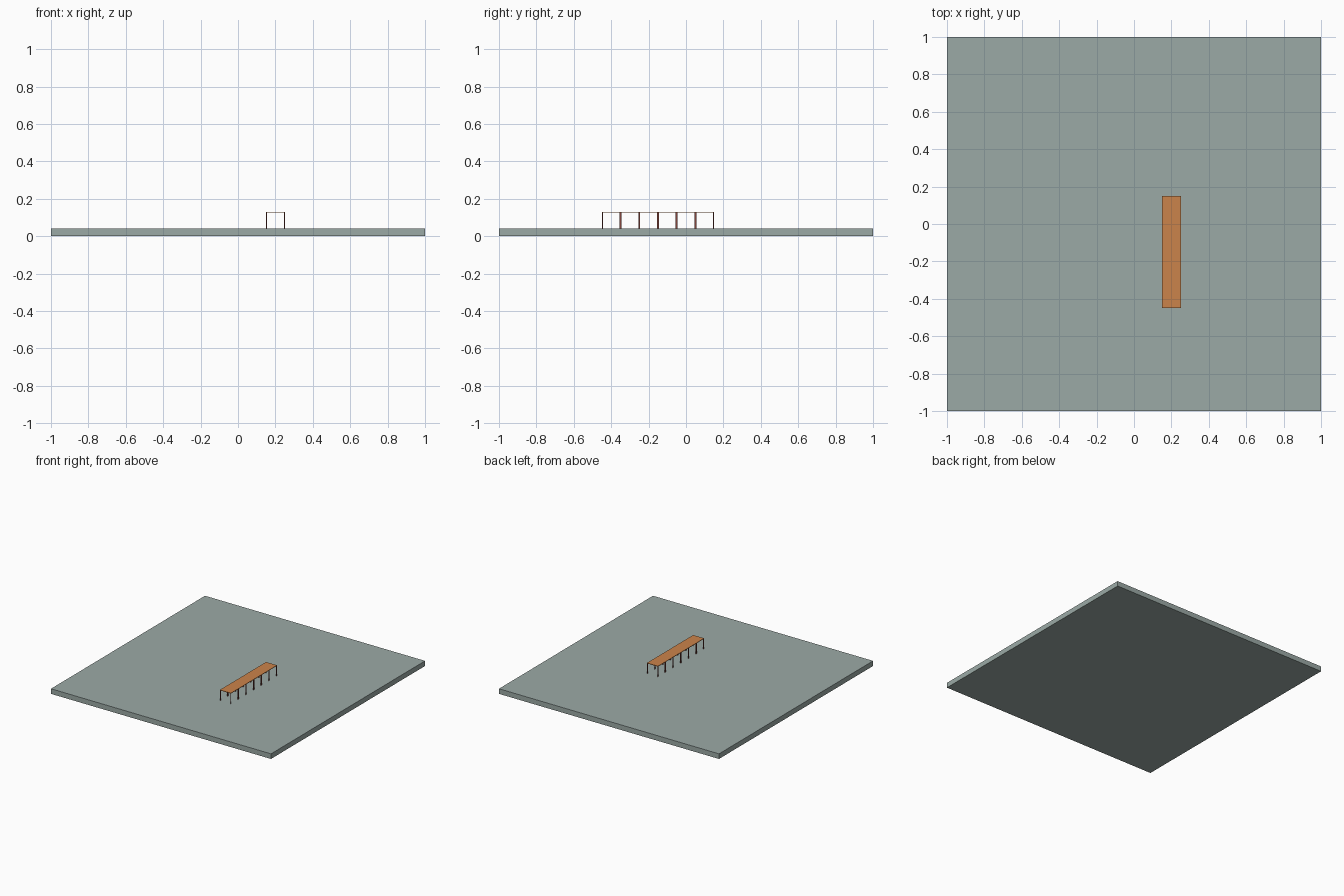
import bpy, bmesh

if "Cube" in bpy.data.objects:
    bpy.data.objects.remove(bpy.data.objects["Cube"])


def material(name, rgb):
    m = bpy.data.materials.new(name)
    m.diffuse_color = (*rgb, 1)
    m.use_nodes = True
    m.node_tree.nodes["Principled BSDF"].inputs["Base Color"].default_value = m.diffuse_color
    return m


def boxes(name, bounds, mat):
    """One object made of boxes given as (low corner, high corner)."""
    bm = bmesh.new()
    for lo, hi in bounds:
        made = bmesh.ops.create_cube(bm, size=1)
        for v in made["verts"]:
            v.co = [l + (c + 0.5) * (h - l) for c, l, h in zip(v.co, lo, hi)]
    mesh = bpy.data.meshes.new(name)
    bm.to_mesh(mesh)
    bm.free()
    mesh.materials.append(mat)
    ob = bpy.data.objects.new(name, mesh)
    bpy.context.collection.objects.link(ob)
    return ob


grey = material("grey green", (0.33, 0.40, 0.38))
orange = material("orange wood", (0.60, 0.23, 0.07))
brown = material("red brown wood", (0.23, 0.06, 0.045))

X0, X1, Y0, Y1 = 0.15, 0.25, -0.45, 0.15
BASE, TOP, THICK, POST = 0.042, 0.13, 0.004, 0.005

# Ground slab
boxes("water_slab", [((-1, -1, 0), (1, 1, BASE))], grey)

# Dock deck
boxes("dock_deck", [((X0, Y0, TOP - THICK), (X1, Y1, TOP))], orange)

# Posts: one at each end of six bays, so the inner ones stand in pairs
posts = []
for bay in range(6):
    start = Y0 + bay * 0.1
    for y in (start, start + 0.1 - POST):
        for x in (X0, X1 - POST):
            posts.append(((x, y, BASE), (x + POST, y + POST, TOP - THICK)))
boxes("dock_posts", posts, brown)
